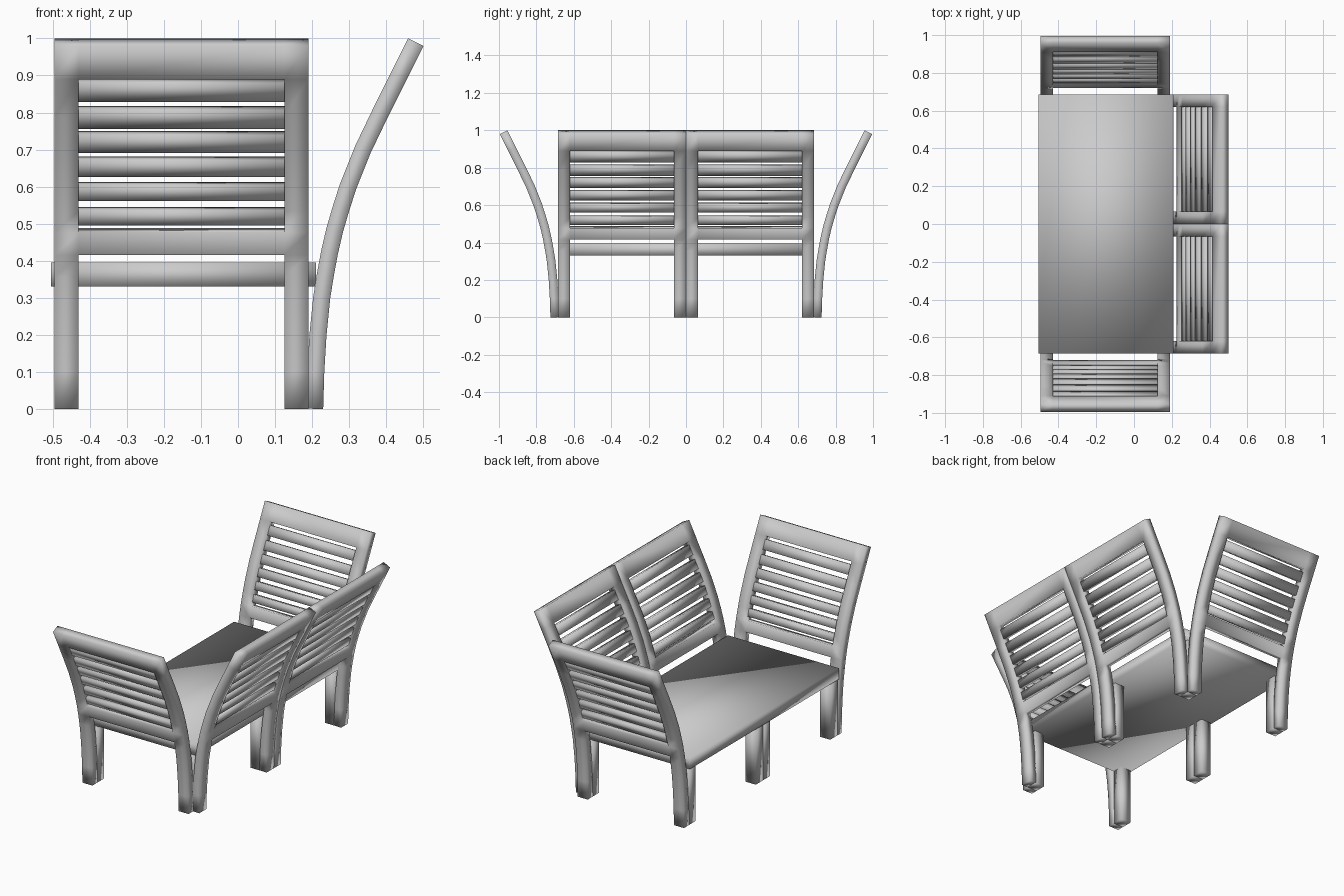
import bpy, bmesh, math

cube = bpy.data.objects.get("Cube")
if cube:
    bpy.data.objects.remove(cube)

grey = bpy.data.materials.new("plain_grey")
grey.use_nodes = True
grey.diffuse_color = (0.6, 0.6, 0.6, 1)
grey.node_tree.nodes["Principled BSDF"].inputs["Base Color"].default_value = (0.6, 0.6, 0.6, 1)

HALF, POST = 0.3425, 0.065
# Outward sweep of the back at evenly spaced heights
SWEEP = [0.207, 0.21, 0.216, 0.226, 0.242, 0.265, 0.297, 0.337, 0.385, 0.435, 0.485]


def outward(z):
    i = min(int(z * 10), 9)
    f = z * 10 - i
    return SWEEP[i] * (1 - f) + SWEEP[i + 1] * f


def add_object(name, bm, loc=(0, 0, 0), turn=0):
    mesh = bpy.data.meshes.new(name)
    bm.to_mesh(mesh)
    bm.free()
    mesh.materials.append(grey)
    for p in mesh.polygons:
        p.use_smooth = True
    ob = bpy.data.objects.new(name, mesh)
    bpy.context.collection.objects.link(ob)
    ob.location = loc
    ob.rotation_euler.z = turn
    return ob


def box(name, x, y, z):
    bm = bmesh.new()
    bmesh.ops.create_cube(bm, size=1)
    for v in bm.verts:
        for k, (a, b) in enumerate((x, y, z)):
            v.co[k] = (a + b) / 2 + v.co[k] * (b - a)
    return add_object(name, bm)


def curved_sheet(name, us, zs, keep, thickness, loc, turn):
    """Sheet following the sweep, with only the kept cells, thickened."""
    bm = bmesh.new()
    grid = [[bm.verts.new((u, -outward(z), z)) for u in us] for z in zs]
    for j in range(len(zs) - 1):
        for i in range(len(us) - 1):
            if keep(i, (zs[j] + zs[j + 1]) / 2):
                bm.faces.new((grid[j][i], grid[j][i + 1],
                              grid[j + 1][i + 1], grid[j + 1][i]))
    bmesh.ops.delete(bm, geom=[v for v in bm.verts if not v.link_faces], context='VERTS')
    ob = add_object(name, bm, loc, turn)
    mod = ob.modifiers.new("thickness", 'SOLIDIFY')
    mod.thickness = thickness
    mod.offset = 0
    mod.use_even_offset = True


def back_panel(name, loc, turn):
    # Posts, top rail and lower rail in one curved frame
    inner = HALF - POST
    zs = [0, 0.1, 0.2, 0.3, 0.36, 0.42, 0.482, 0.54, 0.6, 0.7, 0.8, 0.9, 0.99]
    curved_sheet(name + "_frame", [-HALF, -inner, inner, HALF], zs,
                 lambda i, z: i != 1 or z > 0.9 or 0.42 < z < 0.482,
                 0.046, loc, turn)
    # Slats, slightly taller towards the top
    for n in range(6):
        mid = 0.52 + 0.0668 * n + (0.006 if n == 5 else 0)
        h = 0.0205 + 0.001 * n
        curved_sheet(f"{name}_slat_{n + 1}", [-inner, inner], [mid - h, mid + h],
                     lambda i, z: True, 0.03, loc, turn)


# Four slatted panels around three sides
back_panel("front_end", (-0.1525, -0.495, 0), 0)
back_panel("rear_end", (-0.1525, 0.495, 0), math.pi)
back_panel("side_front", (0, -HALF, 0), math.pi / 2)
back_panel("side_rear", (0, HALF, 0), math.pi / 2)

# Seat slab
box("seat", (-0.505, 0.21), (-0.685, 0.685), (0.33, 0.395))

# Straight legs under the seat
for side, x in (("right", -0.495), ("left", 0.125)):
    for n, y in enumerate((-0.685, -POST, 0, 0.62)):
        box(f"{side}_leg_{n + 1}", (x, x + POST), (y, y + POST), (0, 0.335))
